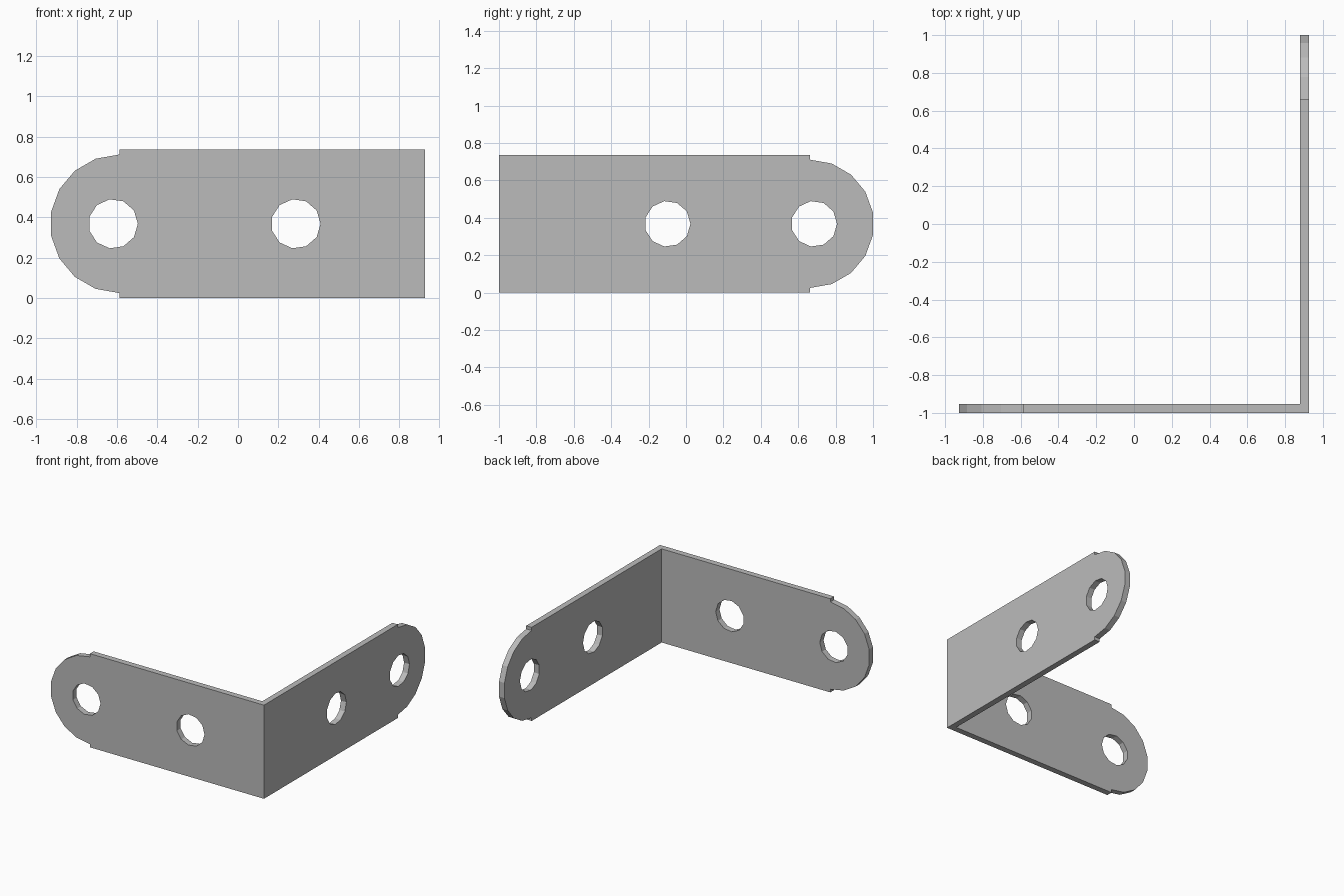
import bpy, bmesh
from math import cos, sin, pi, radians
from mathutils import Vector

cube = bpy.data.objects.get("Cube")
if cube:
    bpy.data.objects.remove(cube, do_unlink=True)

HEIGHT, THICK = 0.736, 0.047
MID = HEIGHT / 2
CORNER_X, FRONT_Y = 0.926, -1.0
END_RADIUS, HOLE_RADIUS, HOLE_SIDES = 0.343, 0.1225, 11

steel = bpy.data.materials.new("plain_grey")
steel.use_nodes = True
GREY = (0.5, 0.5, 0.5, 1)
steel.diffuse_color = GREY
steel.node_tree.nodes["Principled BSDF"].inputs["Base Color"].default_value = GREY


def add_loop(bm, points):
    verts = [bm.verts.new((u, w, 0)) for u, w in points]
    return [bm.edges.new((a, b)) for a, b in zip(verts, verts[1:] + verts[:1])]


def add_arm(bm, end, holes, facing, place):
    """Flat arm: u runs out from the corner, w up, depth inward; place maps it to the model."""
    old = set(bm.verts)
    # Outline with a slightly narrower faceted round end
    arc = [(end + END_RADIUS * cos(a), MID + END_RADIUS * sin(a))
           for a in (radians(20 * i - 90) for i in range(10))]
    edges = add_loop(bm, [(0, 0), (end, 0)] + arc + [(end, HEIGHT), (0, HEIGHT)])
    # Bolt holes
    for centre in holes:
        edges += add_loop(bm, [(centre + facing * HOLE_RADIUS * cos(a), MID + HOLE_RADIUS * sin(a))
                               for a in (2 * pi * i / HOLE_SIDES for i in range(HOLE_SIDES))])
    fill = bmesh.ops.triangle_fill(bm, edges=edges, use_beauty=True, normal=(0, 0, 1))
    faces = [f for f in fill["geom"] if isinstance(f, bmesh.types.BMFace)]
    # Thickness, with a mitred open end at the corner
    ext = bmesh.ops.extrude_face_region(bm, geom=faces)
    for v in ext["geom"]:
        if isinstance(v, bmesh.types.BMVert):
            v.co.z = THICK
            v.co.x = max(v.co.x, THICK)
    new = [v for v in bm.verts if v not in old]
    mitre = {f for v in new for f in v.link_faces
             if all(p.co.x < THICK + 1e-4 for p in f.verts)}
    bmesh.ops.delete(bm, geom=list(mitre), context="FACES_ONLY")
    for v in new:
        v.co = place(*v.co)


bm = bmesh.new()
# Front arm
add_arm(bm, 1.514, (0.6395, 1.5445), -1,
        lambda u, w, d: Vector((CORNER_X - u, FRONT_Y + d, w)))
# Left side arm
add_arm(bm, 1.662, (0.9015, 1.685), 1,
        lambda u, w, d: Vector((CORNER_X - d, FRONT_Y + u, w)))
# Weld both arms along the corner
bmesh.ops.remove_doubles(bm, verts=bm.verts[:], dist=1e-4)
bmesh.ops.recalc_face_normals(bm, faces=bm.faces[:])

mesh = bpy.data.meshes.new("corner_bracket")
bm.to_mesh(mesh)
bm.free()
mesh.materials.append(steel)
bracket = bpy.data.objects.new("corner_bracket", mesh)
bpy.context.collection.objects.link(bracket)
